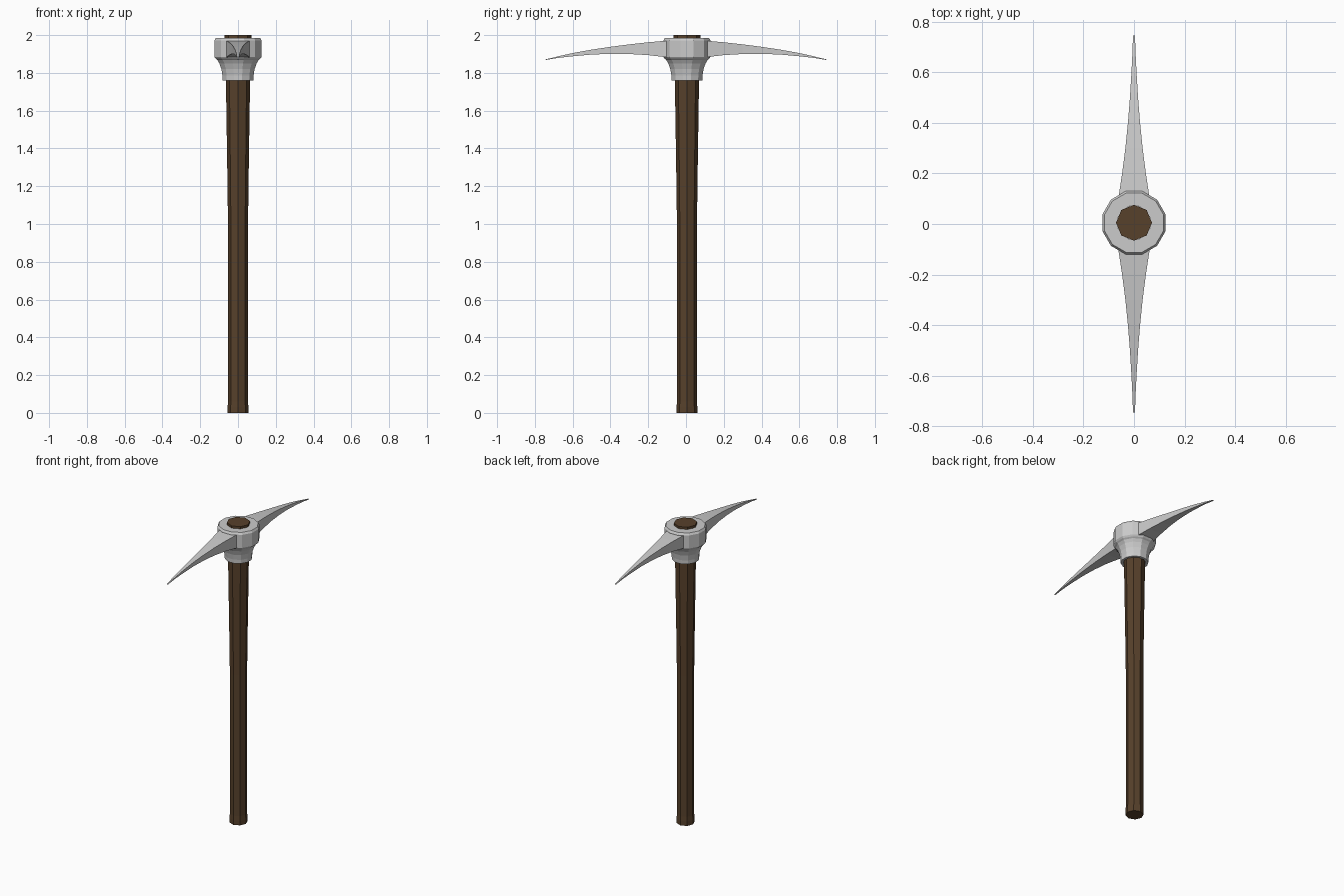
import bpy, bmesh, math

cube = bpy.data.objects.get("Cube")
if cube:
    bpy.data.objects.remove(cube, do_unlink=True)


def material(name, color):
    m = bpy.data.materials.new(name)
    m.use_nodes = True
    m.diffuse_color = color
    m.node_tree.nodes["Principled BSDF"].inputs["Base Color"].default_value = color
    return m


wood = material("brown wood", (0.095, 0.052, 0.024, 1))
steel = material("grey steel", (0.60, 0.60, 0.60, 1))
CENTRE_Y = 0.005


def skin(name, rings, mat, closed=False):
    """Join successive point rings with quads; cap the ends or loop round."""
    bm = bmesh.new()
    loops = [[bm.verts.new(p) for p in ring] for ring in rings]
    pairs = list(zip(loops, loops[1:]))
    if closed:
        pairs.append((loops[-1], loops[0]))
    for a, b in pairs:
        for i in range(len(a)):
            j = (i + 1) % len(a)
            bm.faces.new((a[i], a[j], b[j], b[i]))
    if not closed:
        bm.faces.new(loops[0])
        bm.faces.new(loops[-1])
    bmesh.ops.recalc_face_normals(bm, faces=bm.faces)
    mesh = bpy.data.meshes.new(name)
    bm.to_mesh(mesh)
    bm.free()
    mesh.materials.append(mat)
    obj = bpy.data.objects.new(name, mesh)
    bpy.context.collection.objects.link(obj)
    return obj


def ring(radius, z, sides, turn=0.0):
    angles = [2 * math.pi * (i + turn) / sides for i in range(sides)]
    return [(radius * math.cos(a), CENTRE_Y + radius * math.sin(a), z) for a in angles]


# Eight-sided handle, swelling toward the head
handle = [(0.055, 0), (0.055, 0.03), (0.053, 0.06), (0.053, 1.0),
          (0.057, 1.3), (0.064, 1.76), (0.071, 1.9), (0.071, 2.0)]
skin("handle", [ring(r, z, 8) for r, z in handle], wood)

# Twelve-sided collar with bevelled rims and a flared sleeve
collar = [(0.068, 1.76), (0.084, 1.76), (0.085, 1.785), (0.091, 1.82),
          (0.102, 1.85), (0.113, 1.868), (0.122, 1.875), (0.129, 1.885),
          (0.129, 1.972), (0.121, 1.985), (0.068, 1.985)]
skin("collar", [ring(r, z, 12, 0.5) for r, z in collar], steel, closed=True)

# Curved tapering spikes: distance out, half width, bottom, top
spike = [(0.09, 0.064, 1.88, 1.971), (0.12, 0.059, 1.885, 1.969),
         (0.2, 0.047, 1.894, 1.962), (0.3, 0.034, 1.9, 1.951),
         (0.4, 0.024, 1.901, 1.938), (0.5, 0.016, 1.897, 1.923),
         (0.6, 0.01, 1.888, 1.905), (0.68, 0.006, 1.879, 1.887),
         (0.745, 0.004, 1.868, 1.871)]
for name, side in (("front_spike", -1), ("back_spike", 1)):
    skin(name, [[(-w, side * d, lo), (w, side * d, lo), (w, side * d, hi), (-w, side * d, hi)]
                for d, w, lo, hi in spike], steel)
